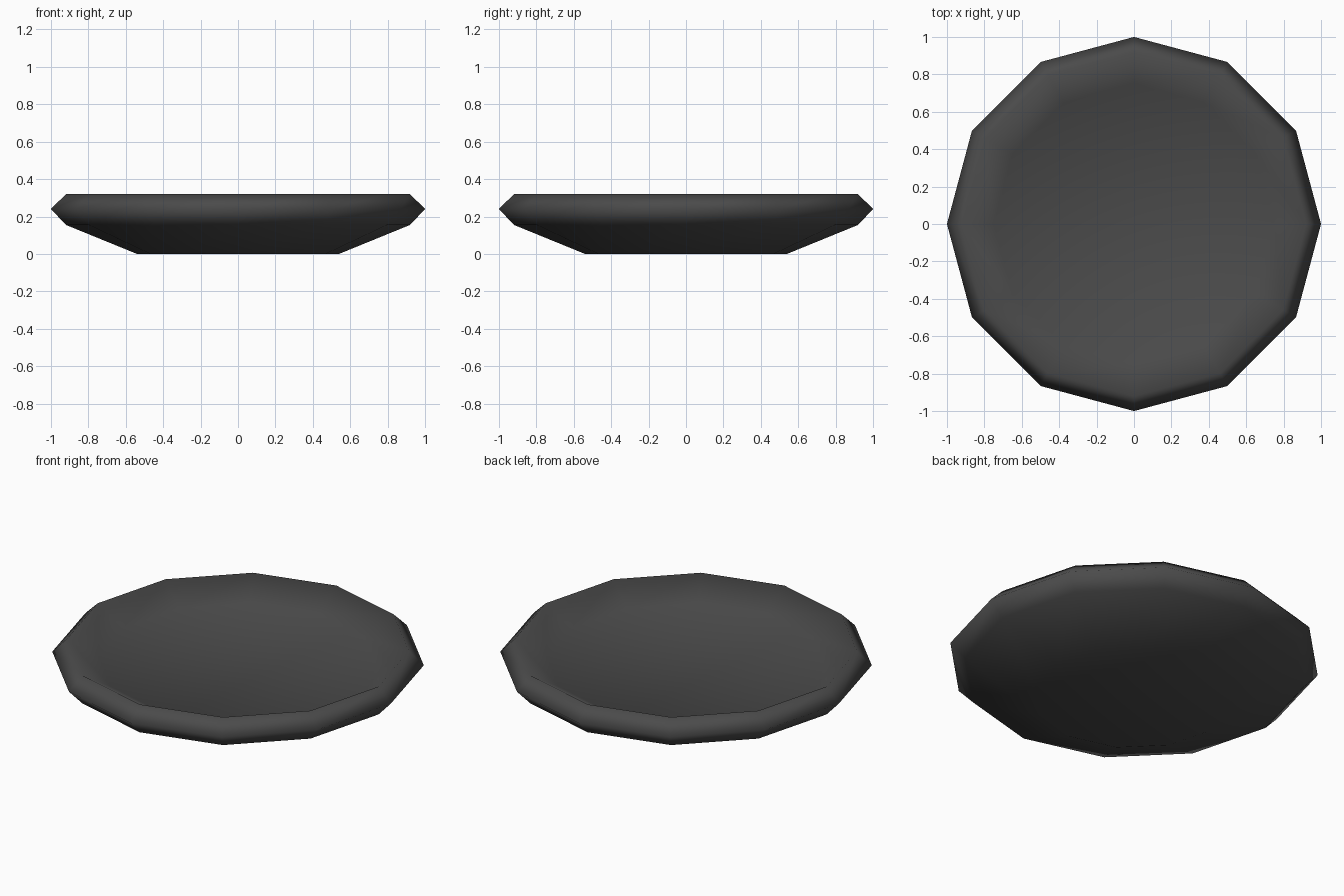
import bpy, bmesh, math

if "Cube" in bpy.data.objects:
    bpy.data.objects.remove(bpy.data.objects["Cube"])

SIDES = 12
# Outer wall, rim, short inner slope down to a flat floor: (radius, height)
PROFILE = [(0.54, 0.0), (0.92, 0.155), (1.0, 0.24), (0.92, 0.32),
           (0.75, 0.22)]

mat = bpy.data.materials.new("dark grey")
mat.diffuse_color = (0.07, 0.07, 0.07, 1)
mat.use_nodes = True
mat.node_tree.nodes["Principled BSDF"].inputs["Base Color"].default_value = mat.diffuse_color

# Shallow dish, turned around z
bm = bmesh.new()
rings = []
for r, z in PROFILE:
    rings.append([bm.verts.new((r * math.cos(2 * math.pi * i / SIDES),
                                r * math.sin(2 * math.pi * i / SIDES), z))
                  for i in range(SIDES)])
for a, b in zip(rings, rings[1:]):
    for i in range(SIDES):
        j = (i + 1) % SIDES
        bm.faces.new((a[i], a[j], b[j], b[i]))
# Base and inner floor
bm.faces.new(list(reversed(rings[0])))
bm.faces.new(rings[-1])
bmesh.ops.recalc_face_normals(bm, faces=bm.faces[:])
for f in bm.faces:
    f.smooth = True

mesh = bpy.data.meshes.new("dish")
bm.to_mesh(mesh)
bm.free()
mesh.materials.append(mat)
dish = bpy.data.objects.new("dish", mesh)
bpy.context.collection.objects.link(dish)
